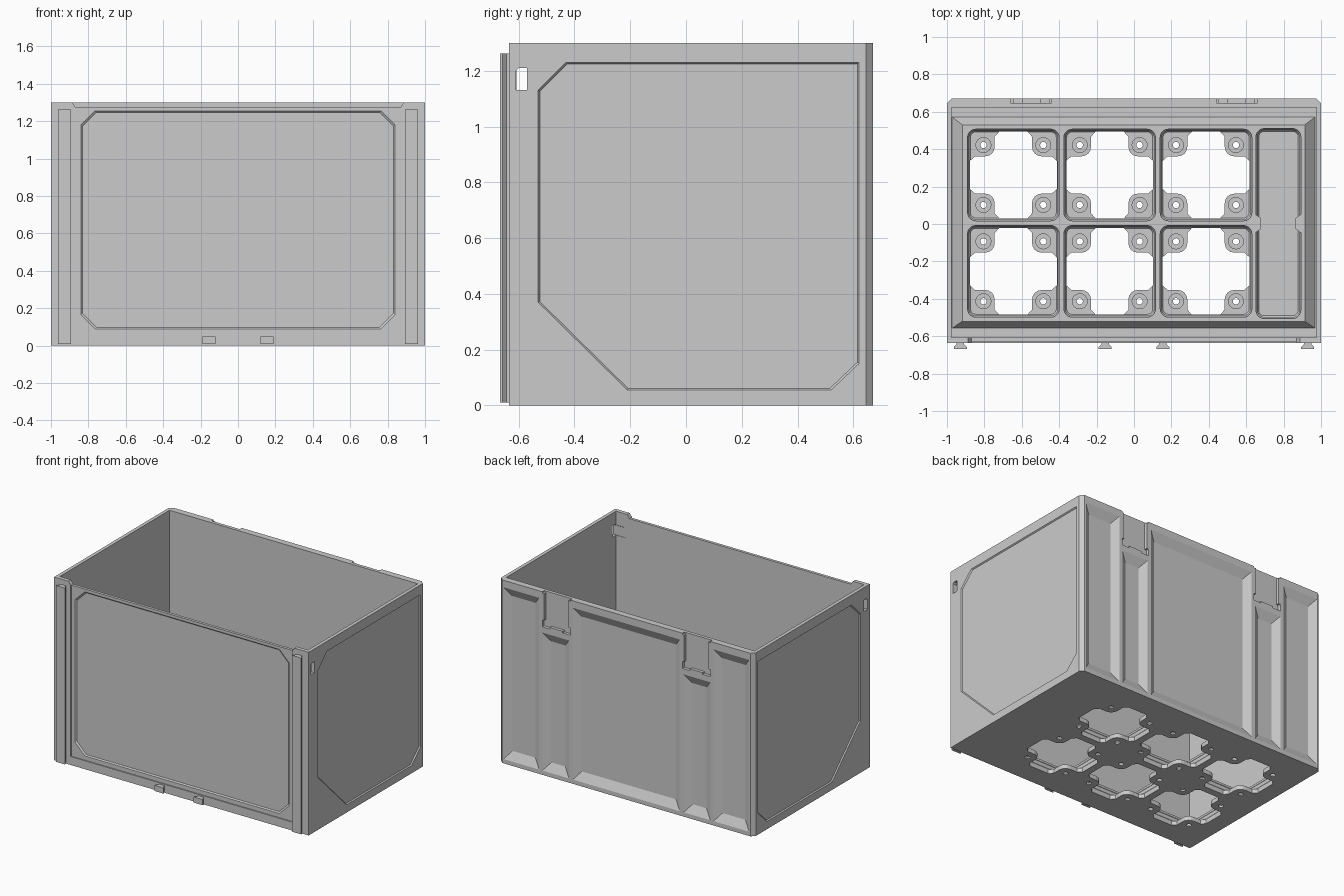
import bpy, bmesh, math

if "Cube" in bpy.data.objects:
    bpy.data.objects.remove(bpy.data.objects["Cube"])


def add_loft(bm, rings):
    """Closed solid skinned through rings of equal point count."""
    vs = [[bm.verts.new(p) for p in r] for r in rings]
    n = len(rings[0])
    for a, b in zip(vs, vs[1:]):
        for i in range(n):
            j = (i + 1) % n
            bm.faces.new((a[i], a[j], b[j], b[i]))
    bm.faces.new(vs[0][::-1])
    bm.faces.new(vs[-1])


def make(name, solids):
    bm = bmesh.new()
    for rings in solids:
        start = len(bm.faces)
        add_loft(bm, rings)
        bm.faces.ensure_lookup_table()
        bmesh.ops.recalc_face_normals(bm, faces=bm.faces[start:])
    me = bpy.data.meshes.new(name)
    bm.to_mesh(me)
    bm.free()
    ob = bpy.data.objects.new(name, me)
    bpy.context.collection.objects.link(ob)
    return ob


def cut(ob, solids, operation='DIFFERENCE'):
    """Subtract (or add) a group of separate solids, then drop the cutter."""
    c = make("cutter", solids)
    c.hide_render = True
    m = ob.modifiers.new("cut", 'BOOLEAN')
    m.object, m.operation, m.solver = c, operation, 'EXACT'
    bpy.context.view_layer.objects.active = ob
    bpy.ops.object.modifier_apply(modifier=m.name)
    bpy.data.objects.remove(c)


def prism(pts, axis, lo, hi):
    put = {'x': lambda a, b, d: (d, a, b), 'y': lambda a, b, d: (a, d, b),
           'z': lambda a, b, d: (a, b, d)}[axis]
    return [[put(a, b, d) for a, b in pts] for d in (lo, hi)]


def rect(x0, x1, y0, y1):
    return [(x0, y0), (x1, y0), (x1, y1), (x0, y1)]


def box(x0, x1, y0, y1, z0, z1):
    return prism(rect(x0, x1, y0, y1), 'z', z0, z1)


def round_rect(cx, cy, hw, hh, r, n=5):
    pts = []
    for k, (sx, sy) in enumerate([(1, 1), (-1, 1), (-1, -1), (1, -1)]):
        for i in range(n + 1):
            t = math.pi / 2 * (k + i / n)
            pts.append((cx + sx * (hw - r) + r * math.cos(t),
                        cy + sy * (hh - r) + r * math.sin(t)))
    return pts


def circle(cx, cy, r, n=24):
    return [(cx + r * math.cos(2 * math.pi * i / n),
             cy + r * math.sin(2 * math.pi * i / n)) for i in range(n)]


def stack(levels):
    return [[(x, y, z) for x, y in pts] for z, pts in levels]


# Outer body with chamfered back corners
body = make("bin_body", [prism([(-1, -.635), (1, -.635), (1, .645), (.975, .67),
                                (-.975, .67), (-1, .645)], 'z', 0, 1.3)])

# Straight-walled interior, then a raised floor platform with sloped edges
cut(body, [box(-.975, .975, -.607, .624, .03, 1.32)])
cut(body, [stack([(.01, rect(-.972, .968, -.557, .572)), (.03, rect(-.972, .968, -.557, .572)),
                  (.09, rect(-.918, .913, -.52, .53))])], 'UNION')

# Floor cells and the long side tray
cells = [(x, y) for x in (-.645, -.13, .385) for y in (.262, -.253)]
trays = [(x, y, .245, .245) for x, y in cells] + [(.772, .0025, .12, .508)]
cut(body, [stack([(z, round_rect(x, y, hw - i, hh - i, .045 - i)) for z, i in [
    (.03, .015), (.04, .008), (.065, .008), (.075, 0), (.12, 0)]])
    for x, y, hw, hh in trays])

# Cross-shaped openings with rounded corner tabs
arm = [(.232, .075), (.205, .1), (.15, .1)]
arm += [(.15 - .05 * math.sin(t), .15 - .05 * math.cos(t)) for t in (.4, .79, 1.17)]
arm += [(.1, .15), (.1, .205), (.075, .232)]
cross = []
for k in range(4):
    c, s = round(math.cos(k * math.pi / 2)), round(math.sin(k * math.pi / 2))
    cross += [(c * x - s * y, s * x + c * y) for x, y in arm]
cut(body, [prism([(x + a, y + b) for a, b in cross], 'z', -.02, .06) for x, y in cells])

# Stepped holes in the corner tabs
holes = [(x + sx * .16, y + sy * .16) for x, y in cells for sx in (-1, 1) for sy in (-1, 1)]
cut(body, [prism(circle(x, y, .04), 'z', .012, .05) for x, y in holes])
cut(body, [prism(circle(x, y, .017, 16), 'z', -.02, .03) for x, y in holes])

# Bevelled pockets in the back wall
pockets = [(-.42, .42, 1.25)]
for s in (-1, 1):
    for a, b, top in [(.685, .965, 1.25), (.45, .66, 1.01)]:
        pockets.append((min(s * a, s * b), max(s * a, s * b), top))
cut(body, [[[(x, y, z) for x, z in rect(x0 + i, x1 - i, .03 + j, top - j)]
            for y, i, j in [(.64, .05, .06), (.67, 0, 0), (.70, 0, 0)]]
           for x0, x1, top in pockets])

# Latch recesses at the back rim
cut(body, [box(s * .55 - .11, s * .55 + .11, .648, .7, 1.05, 1.32) for s in (-1, 1)])

# Front: stepped frame, lowered top edge, chamfered panel
cut(body, [prism([(-.87, .06), (.87, .06), (.87, 1.275), (.9, 1.32),
                  (-.9, 1.32), (-.87, 1.275)], 'y', -.66, -.627)])
cut(body, [prism([(-.87, 1.275), (.87, 1.275), (.9, 1.32), (-.9, 1.32)], 'y', -.66, -.59)])


def octagon(x, z0, z1, c):
    return [(-x + c, z0), (x - c, z0), (x, z0 + c), (x, z1 - c),
            (x - c, z1), (-x + c, z1), (-x, z1 - c), (-x, z0 + c)]


cut(body, [[[(x, y, z) for x, z in octagon(.84 - i, .09 + i, 1.255 - i, .075)]
            for y, i in [(-.619, .008), (-.627, 0), (-.66, 0)]]])

# Shallow bevelled panels on the sides
side = [(-.53, .37), (-.21, .055), (.52, .055), (.62, .15), (.62, 1.23),
        (-.43, 1.23), (-.53, 1.13)]
cut(body, [[[(s * x, .045 + (y - .045) * k, .64 + (z - .64) * k) for y, z in side]
            for x, k in [(.992, .99), (1, 1), (1.03, 1)]] for s in (-1, 1)])

# Small window through both side walls
cut(body, [prism([(-.61, 1.13), (-.57, 1.13), (-.57, 1.21), (-.6, 1.21), (-.61, 1.2)],
                 'x', s * .9, s * 1.1) for s in (-1, 1)])


# Dovetail rails and locating pegs on the front
def dovetail(cx):
    return [(cx - .02, -.63), (cx + .02, -.63), (cx + .02, -.643), (cx + .035, -.658),
            (cx + .035, -.667), (cx - .035, -.667), (cx - .035, -.658), (cx - .02, -.643)]


for side_name, s in (("left", -1), ("right", 1)):
    make(side_name + "_rail", [prism(dovetail(s * .928), 'z', .01, 1.262)])
    make(side_name + "_peg", [prism(dovetail(s * .154), 'z', .01, .05)])
    # Latch catch at the foot of each back recess, with its retaining edges
    x = s * .55
    make(side_name + "_latch_catch", [
        box(x - .05, x + .05, .64, .67, 1.05, 1.062),
        box(x - .11, x - .095, .64, .67, 1.1, 1.29),
        box(x + .095, x + .11, .64, .67, 1.1, 1.29)])

# Nubs pinching the long tray in the middle
make("tray_nubs", [prism([(x, -.05), (x + d, -.025), (x + d, .03), (x, .055)], 'z', .025, .09)
                   for x, d in ((.645, .035), (.897, -.035))])
